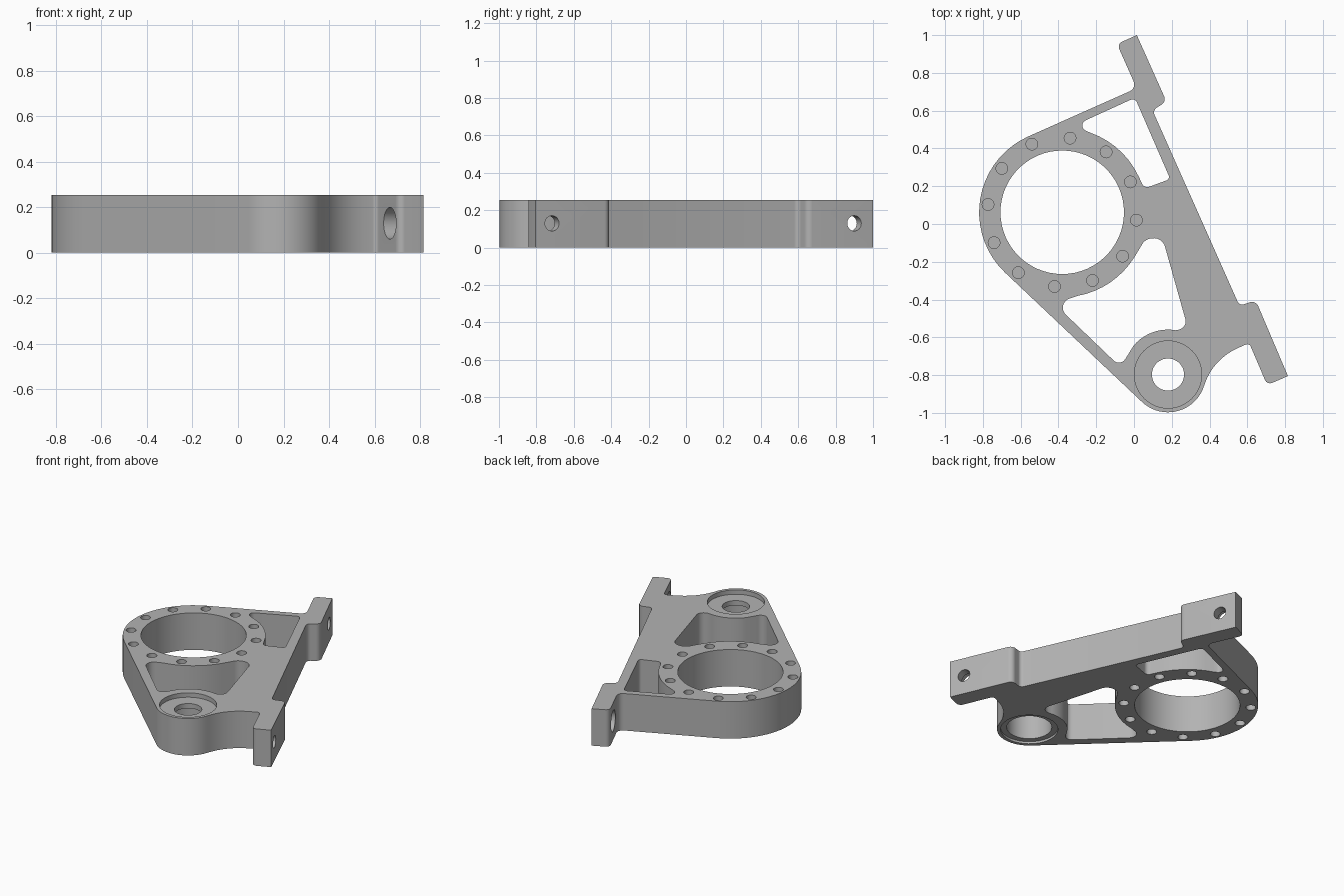
import bpy, bmesh
from math import sin, cos, pi, radians, tan
from mathutils import Vector, Matrix

if "Cube" in bpy.data.objects:
    bpy.data.objects.remove(bpy.data.objects["Cube"], do_unlink=True)

H = 0.253
RING = Vector((-0.38, 0.062))
BOSS = Vector((0.18, -0.797))
SLANT = radians(24)                     # tilt of the mounting edge
NORMAL = Vector((cos(SLANT), sin(SLANT), 0))

metal = bpy.data.materials.new("grey_metal")
metal.use_nodes = True
grey = (0.45, 0.45, 0.45, 1)
metal.diffuse_color = grey
metal.node_tree.nodes["Principled BSDF"].inputs["Base Color"].default_value = grey


def arc(centre, r, start, end):
    """Points on an arc, angles in degrees; corner radius 0."""
    n = max(3, int(abs(end - start) / 6))
    angles = [radians(start + (end - start) * i / n) for i in range(n + 1)]
    return [(centre.x + r * cos(a), centre.y + r * sin(a), 0) for a in angles]


def fillet(corners):
    """Turn (x, y, radius) corners into a rounded outline."""
    out = []
    for i, (x, y, r) in enumerate(corners):
        p = Vector((x, y))
        if r == 0:
            out.append(p)
            continue
        a = Vector(corners[i - 1][:2]) - p
        b = Vector(corners[(i + 1) % len(corners)][:2]) - p
        half = a.angle(b) / 2
        reach = min(r / tan(half), a.length * 0.95, b.length * 0.95)
        r = reach * tan(half)
        a.normalize()
        b.normalize()
        centre = p + (a + b).normalized() * (r / sin(half))
        v0, v1 = p + a * reach - centre, p + b * reach - centre
        sweep = v0.angle_signed(v1)
        for k in range(9):
            out.append(centre + Matrix.Rotation(-sweep * k / 8, 2) @ v0)
    return out


def new_object(name, bm):
    bmesh.ops.recalc_face_normals(bm, faces=bm.faces)
    mesh = bpy.data.meshes.new(name)
    bm.to_mesh(mesh)
    bm.free()
    mesh.materials.append(metal)
    obj = bpy.data.objects.new(name, mesh)
    bpy.context.collection.objects.link(obj)
    return obj


def prism(name, corners, z0, z1):
    bm = bmesh.new()
    face = bm.faces.new([bm.verts.new((p.x, p.y, z0)) for p in fillet(corners)])
    top = bmesh.ops.extrude_face_region(bm, geom=[face])["geom"]
    verts = [g for g in top if isinstance(g, bmesh.types.BMVert)]
    bmesh.ops.translate(bm, verts=verts, vec=(0, 0, z1 - z0))
    return new_object(name, bm)


def cylinders(name, items, segments=32):
    """One mesh of separate cylinders, each (start, end, radius)."""
    bm = bmesh.new()
    for start, end, r in items:
        axis = end - start
        turn = axis.to_track_quat('Z', 'Y').to_matrix().to_4x4()
        bmesh.ops.create_cone(bm, cap_ends=True, segments=segments, radius1=r, radius2=r,
                              depth=axis.length,
                              matrix=Matrix.Translation((start + end) / 2) @ turn)
    return new_object(name, bm)


def upright(c, r, z0, z1):
    return (Vector((c.x, c.y, z0)), Vector((c.x, c.y, z1)), r)


# Plate outline: mounting edge with two tabs, boss end and ring end
outline = [
    (0.015, 1.0, 0), (0.172, 0.648, 0.035), (0.098, 0.602, 0.03),
    (0.558, -0.432, 0.025), (0.645, -0.405, 0.035), (0.815, -0.805, 0),
    (0.705, -0.853, 0.03), (0.61, -0.63, 0.02), (0.42, -0.715, 0.32),
    *arc(BOSS, 0.2, -18, -133.4), *arc(RING, 0.44, -133.4, -246),
    (0.014, 0.719, 0.04), (-0.09, 0.953, 0.03),
]
bracket = prism("bracket_plate", outline, 0, H)

# Weight-saving pockets on either side of the web
upper_pocket = [
    *arc(RING, 0.447, 25, 71), (-0.315, 0.522, 0.03),
    (0.005, 0.668, 0.025), (0.192, 0.238, 0.02), (0.055, 0.188, 0.03),
]
lower_pocket = [
    *arc(RING, 0.45, -80, -32), (0.06, -0.08, 0.06), (0.15, -0.07, 0.06),
    (0.285, -0.55, 0.045), *arc(BOSS, 0.238, 80, 140),
    (-0.072, -0.757, 0.04), (-0.42, -0.423, 0.05),
]
cutters = [
    prism("upper_pocket_cutter", upper_pocket, -0.1, H + 0.1),
    prism("lower_pocket_cutter", lower_pocket, -0.1, H + 0.1),
    cylinders("ring_bore_cutter", [upright(RING, 0.327, -0.1, H + 0.1)], 60),
]

# Blind bolt holes around the ring, from both faces
bolts = []
for i in range(12):
    a = radians(30 * i - 6)
    c = RING + 0.395 * Vector((cos(a), sin(a)))
    bolts += [upright(c, 0.031, -0.05, 0.09), upright(c, 0.031, H - 0.09, H + 0.05)]
cutters.append(cylinders("bolt_hole_cutter", bolts, 24))

# Boss: shallow seats on both faces, deep bore below, small through hole
cutters += [
    cylinders("boss_seat_cutter", [upright(BOSS, 0.178, H - 0.03, H + 0.1),
                                   upright(BOSS, 0.178, -0.1, 0.015)], 48),
    cylinders("boss_bore_cutter", [upright(BOSS, 0.14, -0.2, 0.19)], 48),
    cylinders("boss_hole_cutter", [upright(BOSS, 0.085, -0.3, H + 0.2)], 48),
]

# Tab screw holes with counterbores on the inner side
through, counterbores = [], []
for x, y in ((0.06, 0.9), (0.78, -0.715)):
    p = Vector((x, y, H / 2 + 0.003))
    through.append((p - NORMAL * 0.18, p + NORMAL * 0.1, 0.041))
    counterbores.append((p - NORMAL * 0.2, p - NORMAL * 0.06, 0.07))
cutters += [cylinders("tab_hole_cutter", through),
            cylinders("tab_counterbore_cutter", counterbores)]

# Cut everything out of the plate
bpy.ops.object.select_all(action='DESELECT')
bpy.context.view_layer.objects.active = bracket
bracket.select_set(True)
for cutter in cutters:
    cutter.hide_render = True
    mod = bracket.modifiers.new(cutter.name, 'BOOLEAN')
    mod.operation = 'DIFFERENCE'
    mod.solver = 'EXACT'
    mod.object = cutter
    bpy.ops.object.modifier_apply(modifier=mod.name)
    bpy.data.objects.remove(cutter, do_unlink=True)

bpy.ops.object.shade_smooth_by_angle(angle=radians(30))
